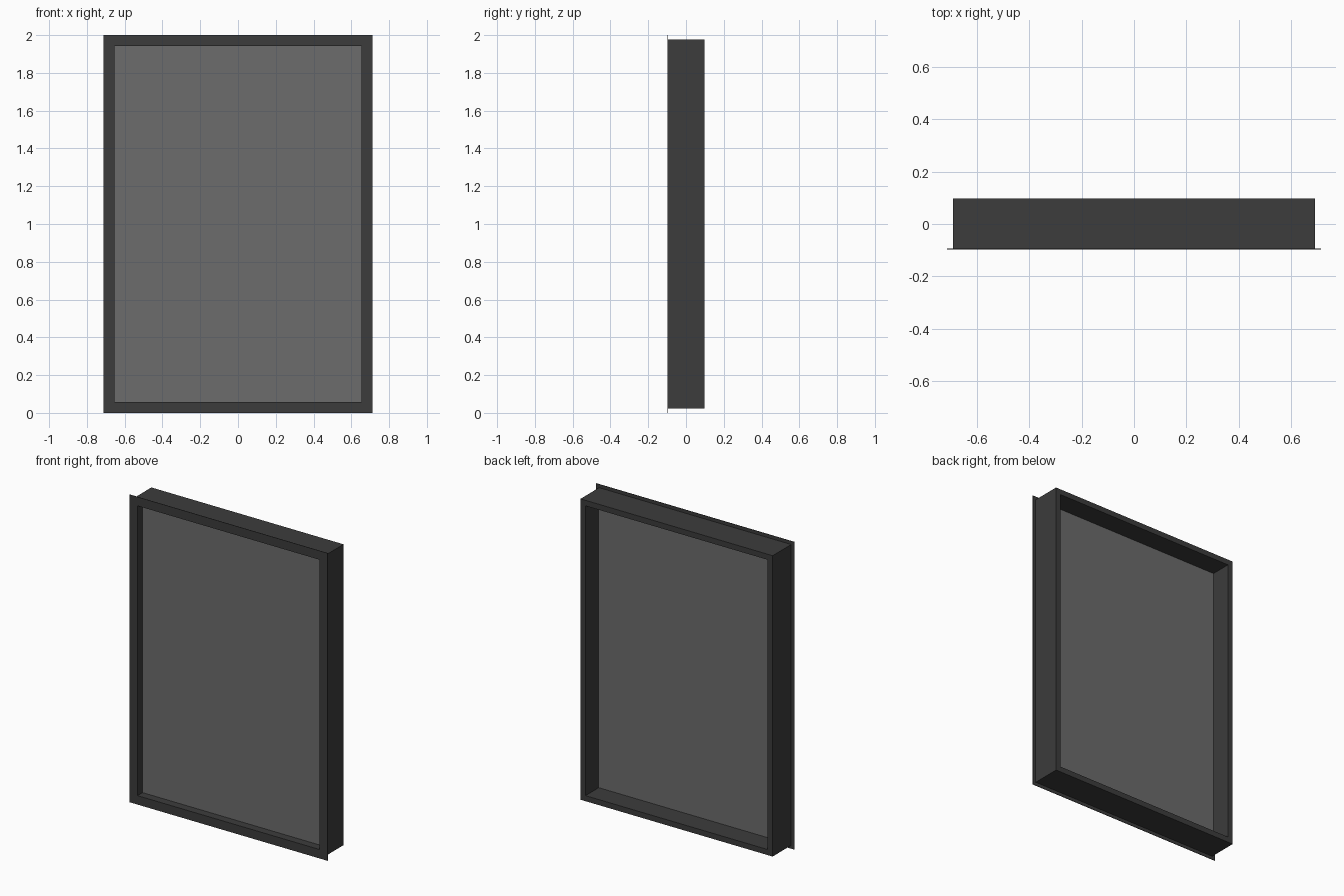
import bpy, bmesh

if "Cube" in bpy.data.objects:
    bpy.data.objects.remove(bpy.data.objects["Cube"])

# Overall sizes
H = 2.0
CZ = H / 2
OPEN_X, OPEN_Z = 0.655, 0.942      # half size of the opening
BOX_X, BOX_Z = 0.691, 0.978        # half size of the casing
FLANGE_X, FLANGE_Z = 0.713, 1.0    # half size of the front flange
FRONT, BACK = -0.097, 0.097


def material(name, colour):
    m = bpy.data.materials.new(name)
    m.diffuse_color = colour
    m.use_nodes = True
    m.node_tree.nodes["Principled BSDF"].inputs["Base Color"].default_value = m.diffuse_color
    return m


def add_object(name, bm, mat):
    bmesh.ops.recalc_face_normals(bm, faces=bm.faces[:])
    me = bpy.data.meshes.new(name)
    bm.to_mesh(me)
    bm.free()
    ob = bpy.data.objects.new(name, me)
    ob.data.materials.append(mat)
    bpy.context.collection.objects.link(ob)
    return ob


def ring(name, outer, inner, y0, y1, mat):
    """Mitred rectangular frame between two depths."""
    bm = bmesh.new()
    loops = []
    for (hx, hz), y in ((outer, y0), (outer, y1), (inner, y1), (inner, y0)):
        loops.append([bm.verts.new((sx * hx, y, CZ + sz * hz))
                      for sx, sz in ((-1, -1), (1, -1), (1, 1), (-1, 1))])
    for k in range(4):
        a, b = loops[k], loops[(k + 1) % 4]
        for i in range(4):
            j = (i + 1) % 4
            bm.faces.new((a[i], a[j], b[j], b[i]))
    return add_object(name, bm, mat)


def panel(name, hx, hz, y, thick, mat):
    bm = bmesh.new()
    bmesh.ops.create_cube(bm, size=1)
    bmesh.ops.scale(bm, vec=(2 * hx, thick, 2 * hz), verts=bm.verts)
    bmesh.ops.translate(bm, vec=(0, y, CZ), verts=bm.verts)
    return add_object(name, bm, mat)


dark = material("dark_metal", (0.045, 0.045, 0.045, 1))
glass = material("tinted_glass", (0.15, 0.15, 0.15, 0.75))

# Deep casing, thin front flange and recessed pane
ring("window_casing", (BOX_X, BOX_Z), (OPEN_X, OPEN_Z), FRONT + 0.003, BACK, dark)
ring("front_flange", (FLANGE_X, FLANGE_Z), (OPEN_X, OPEN_Z), FRONT, FRONT + 0.003, dark)
panel("glass_pane", OPEN_X, OPEN_Z, -0.042, 0.006, glass)
